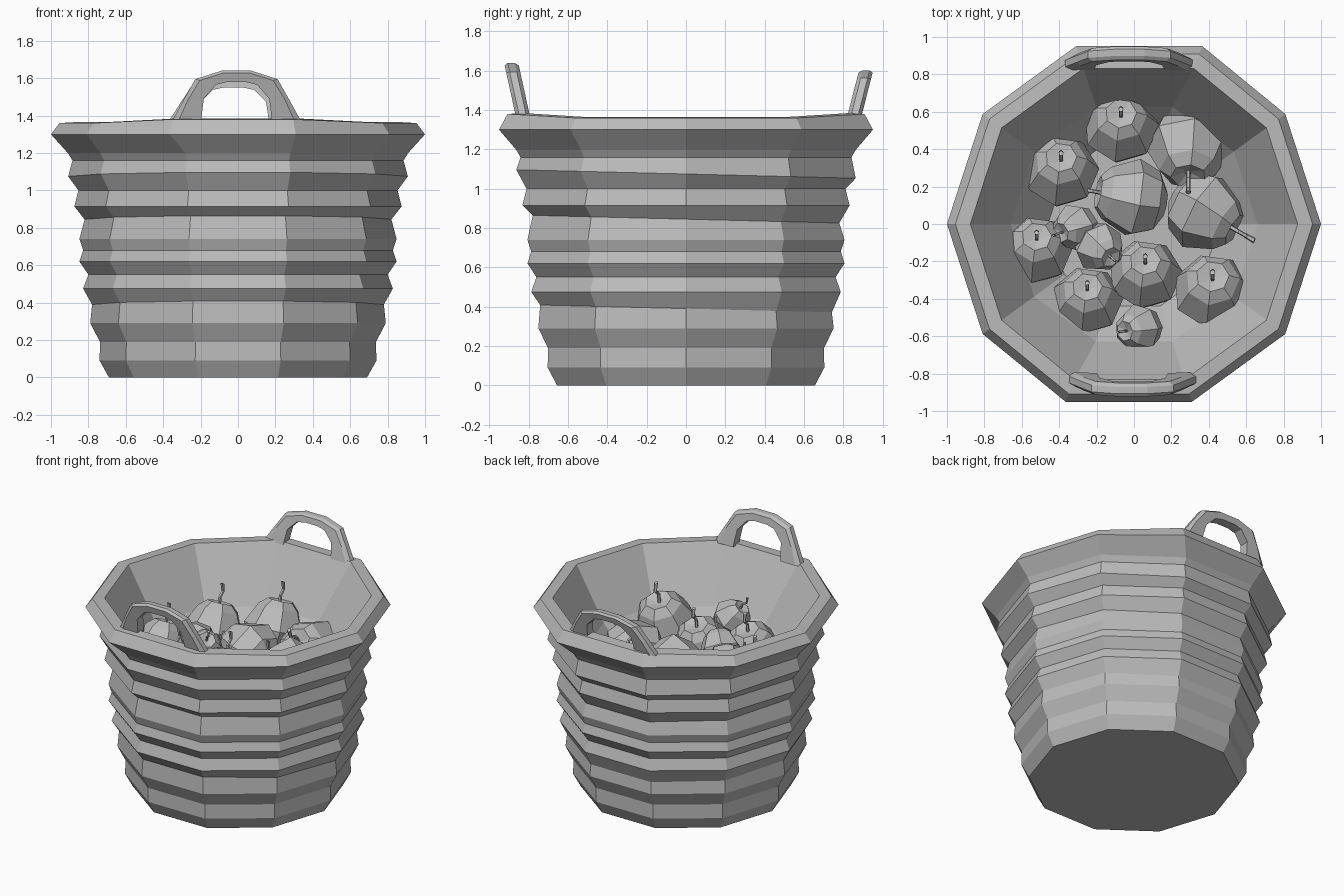
import bpy, bmesh, math
from mathutils import Vector, Matrix

if "Cube" in bpy.data.objects:
    bpy.data.objects.remove(bpy.data.objects["Cube"], do_unlink=True)

grey = bpy.data.materials.new("plain_grey")
grey.use_nodes = True
grey.diffuse_color = (0.5, 0.5, 0.5, 1)
grey.node_tree.nodes["Principled BSDF"].inputs["Base Color"].default_value = (0.5, 0.5, 0.5, 1)


def finish(name, bm):
    bmesh.ops.recalc_face_normals(bm, faces=bm.faces)
    mesh = bpy.data.meshes.new(name)
    bm.to_mesh(mesh)
    bm.free()
    mesh.materials.append(grey)
    obj = bpy.data.objects.new(name, mesh)
    bpy.context.collection.objects.link(obj)
    return obj


def loft(name, rings):
    """Skin a list of point rings and cap both ends."""
    bm = bmesh.new()
    loops = [[bm.verts.new(p) for p in ring] for ring in rings]
    for a, b in zip(loops, loops[1:]):
        n = len(a)
        for i in range(n):
            j = (i + 1) % n
            bm.faces.new((a[i], a[j], b[j], b[i]))
    bm.faces.new(loops[0])
    bm.faces.new(loops[-1])
    return finish(name, bm)


def circle(r, z, sides, turn=0.0):
    return [Vector((r * math.cos(turn + math.tau * i / sides),
                    r * math.sin(turn + math.tau * i / sides), z)) for i in range(sides)]


# Basket: ribbed outside, rolled rim, inner wall and sloping floor
profile = [(.69, 0), (.74, .09), (.738, .19), (.79, .29), (.78, .39), (.828, .475),
           (.80, .55), (.848, .62), (.828, .68), (.848, .74), (.82, .845), (.875, .915),
           (.853, 1.0), (.908, 1.075), (.885, 1.16), (.91, 1.2), (1.0, 1.30), (.955, 1.36),
           (.875, 1.365), (.66, 1.0), (.46, .78)]
rings = [circle(r, z, 10) for r, z in profile]
for k, ring in enumerate(rings):
    for p in ring:
        if k in (17, 18) and abs(p.y) > .7:
            p.z += .02          # rim rises at the handles
        if k in (16, 17, 18) and abs(p.y) > .7 and p.x * p.y > 0:
            p.x *= 1.18         # rim is slightly skewed
        if k in (4, 10, 13):
            p.z -= .025 * p.y   # uneven weave
loft("basket", rings)


# Handles: broad-footed arches that lean outwards
foot = 1.37
outer = [(.345, foot), (.285, 1.48), (.22, 1.595), (.08, 1.64)]
inner = [(.19, foot), (.175, 1.49), (.11, 1.565), (.05, 1.58)]


def mirrored(half):
    return half + [(-x, z) for x, z in reversed(half)]


def handle(name, side, base_y, shift, height):
    sections = []
    for o, i in zip(mirrored(outer), mirrored(inner)):
        o, i = Vector(o), Vector(i)
        section = []
        for t, w in ((0, .018), (.22, .036), (1, .034), (1, -.034), (.22, -.036), (0, -.018)):
            p = o.lerp(i, t)
            y = base_y + .22 * (p.y - foot) + w
            section.append((p.x + shift, side * y, foot + height * (p.y - foot)))
        sections.append(section)
    loft(name, sections)


handle("front_handle", -1, .83, -.008, 1)
handle("back_handle", 1, .857, -.025, .86)


# Fruit: seven-sided bodies with bent stems
body = [(.07, -.18), (.16, -.13), (.205, -.02), (.14, .12), (.085, .168), (.02, .145)]
stem = [(0, .13, .012), (-.02, .2, .011), (.0, .245, .011), (-.03, .295, .014)]


def fruit(name, x, y, z, size, tilt, heading):
    axis = Vector((-math.sin(heading), math.cos(heading), 0))
    place = (Matrix.Translation((x, y, z)) @ Matrix.Rotation(tilt, 4, axis)
             @ Matrix.Scale(size, 4) @ Matrix.Rotation(heading, 4, "Z"))
    flesh = loft(name, [circle(r, h, 7, .3) for r, h in body])
    stalk = loft(name + "_stem", [[p + Vector((dx, 0, 0)) for p in circle(r, h, 5)]
                                  for dx, h, r in stem])
    for obj in (flesh, stalk):
        obj.data.transform(place)


# x, y, z, size, tilt and heading in degrees
pile = [(-.07, .525, .94, 1, 23, 90), (-.39, .29, .93, 1, 23, 90), (-.52, -.13, .93, .95, 23, 90),
        (-.25, -.4, .92, .95, 23, 90), (.06, -.26, .92, .98, 23, 90), (.42, -.35, .96, 1.05, 23, 90),
        (.29, .4, .9, 1.12, 50, -90), (.385, .06, .91, 1.08, 75, -30), (-.02, .14, .92, 1.05, 80, 170),
        (-.32, -.02, .98, .63, 45, 200), (-.18, -.13, 1.0, .68, 40, -40), (.02, -.56, 1.0, .65, 40, 190)]
for n, (x, y, z, size, tilt, heading) in enumerate(pile, 1):
    fruit(f"fruit_{n}", x, y, z, size, math.radians(tilt), math.radians(heading))
